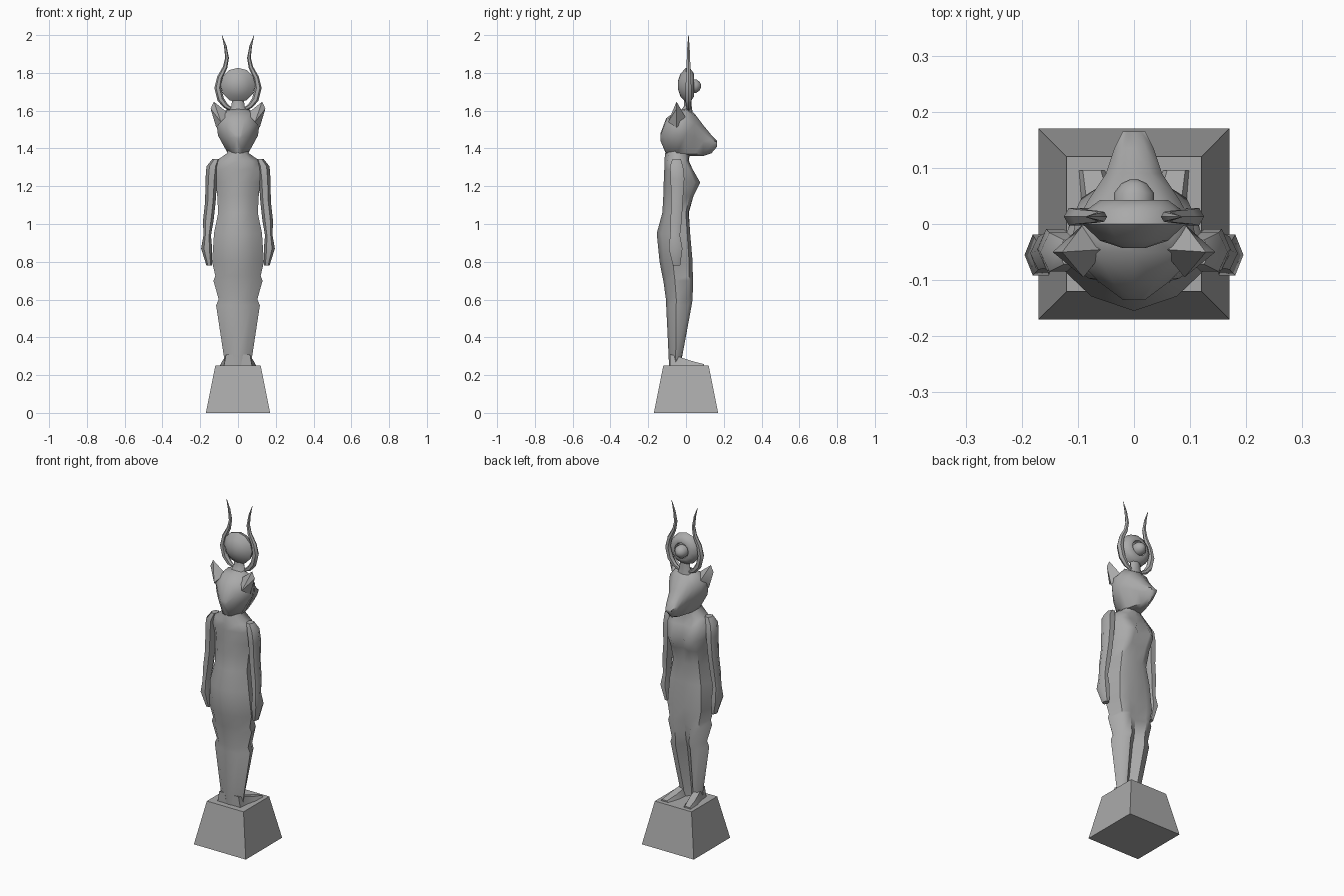
import bpy, bmesh, math
from mathutils import Vector

cube = bpy.data.objects.get("Cube")
if cube:
    bpy.data.objects.remove(cube)

stone = bpy.data.materials.new("grey stone")
stone.use_nodes = True
GREY = (0.4, 0.4, 0.4, 1)
stone.diffuse_color = GREY
stone.node_tree.nodes["Principled BSDF"].inputs["Base Color"].default_value = GREY


def finish(name, bm, angle=50):
    bmesh.ops.recalc_face_normals(bm, faces=bm.faces)
    mesh = bpy.data.meshes.new(name)
    bm.to_mesh(mesh)
    bm.free()
    mesh.materials.append(stone)
    obj = bpy.data.objects.new(name, mesh)
    bpy.context.collection.objects.link(obj)
    bpy.ops.object.select_all(action="DESELECT")
    obj.select_set(True)
    bpy.context.view_layer.objects.active = obj
    bpy.ops.object.shade_smooth_by_angle(angle=math.radians(angle))
    return obj


def loft(name, rings, angle=50):
    """Skin a list of equal-length point rings and cap both ends."""
    bm = bmesh.new()
    loops = [[bm.verts.new(p) for p in ring] for ring in rings]
    n = len(loops[0])
    for a, b in zip(loops, loops[1:]):
        for i in range(n):
            j = (i + 1) % n
            bm.faces.new((a[i], a[j], b[j], b[i]))
    bm.faces.new(loops[0])
    bm.faces.new(loops[-1])
    return finish(name, bm, angle)


def symmetric(half):
    """Complete a half ring whose first and last points lie on x = 0."""
    return half + [(-x, y, z) for x, y, z in half[-2:0:-1]]


def tube(name, path, sides):
    """Horizontal oval rings along a path of (x, y, z, rx, ry)."""
    turns = [math.tau * i / sides for i in range(sides)]
    return loft(name, [[(x + rx * math.cos(t), y + ry * math.sin(t), z)
                        for t in turns] for x, y, z, rx, ry in path])


def flip(path, s):
    return [(s * p[0], *p[1:]) for p in path]


# Pedestal
loft("pedestal", [[(-r, -r, z), (r, -r, z), (r, r, z), (-r, r, z)]
                  for r, z in ((0.17, 0), (0.12, 0.25))], 30)

# Body: height, half width, back, front, centre groove in front
body = [
    (0.25, 0.07, -0.09, -0.02, -0.05),
    (0.30, 0.075, -0.092, -0.02, -0.05),
    (0.57, 0.116, -0.105, 0.03, -0.01),
    (0.60, 0.102, -0.106, 0.035, 0.0),
    (0.70, 0.13, -0.12, 0.037, 0.01),
    (0.725, 0.12, -0.125, 0.036, 0.015),
    (0.80, 0.137, -0.14, 0.035, 0.018),
    (0.95, 0.127, -0.155, 0.022, 0.018),
    (1.06, 0.105, -0.125, 0.012, 0.015),
    (1.15, 0.11, -0.12, 0.04, 0.02),
    (1.22, 0.117, -0.118, 0.075, 0.035),
    (1.29, 0.135, -0.115, 0.035, 0.025),
    (1.335, 0.115, -0.115, 0.01, 0.015),
    (1.375, 0.057, -0.11, 0.01, 0.02),
    (1.42, 0.055, -0.1, 0.01, 0.02),
]
loft("body", [symmetric([(0, back, z), (0.6 * w, 0.8 * back - 0.005, z),
                         (w, 0.55 * back + 0.2 * front, z),
                         (0.8 * w, 0.75 * front - 0.01, z),
                         (0.42 * w, front, z), (0, groove, z)])
              for z, w, back, front, groove in body])

# Head: position along the muzzle, half width, bottom, top
head = [
    (-0.135, 0.02, 1.44, 1.48),
    (-0.105, 0.06, 1.37, 1.56),
    (-0.05, 0.115, 1.36, 1.60),
    (0.0, 0.105, 1.36, 1.615),
    (0.045, 0.08, 1.36, 1.585),
    (0.09, 0.05, 1.36, 1.525),
    (0.135, 0.035, 1.375, 1.47),
    (0.165, 0.02, 1.41, 1.44),
]
loft("head", [symmetric([(0, y, lo), (0.45 * w, y, lo + 0.01),
                         (0.92 * w, y, lo + 0.45 * (hi - lo)),
                         (w, y, lo + 0.75 * (hi - lo)),
                         (0.6 * w, y, hi - 0.01), (0, y, hi)])
              for y, w, lo, hi in head])

arm = [
    (0.115, -0.05, 1.345, 0.02, 0.025),
    (0.135, -0.05, 1.305, 0.032, 0.04),
    (0.141, -0.045, 1.24, 0.031, 0.042),
    (0.146, -0.048, 1.12, 0.028, 0.036),
    (0.157, -0.052, 1.02, 0.028, 0.034),
    (0.163, -0.058, 0.94, 0.02, 0.03),
    (0.166, -0.055, 0.87, 0.029, 0.042),
    (0.152, -0.05, 0.78, 0.015, 0.022),
]
foot = [
    (0.045, -0.085, 0.03, 0.31),
    (0.05, -0.03, 0.03, 0.295),
    (0.062, 0.03, 0.035, 0.275),
    (0.075, 0.095, 0.027, 0.258),
]
horn = [
    (0.03, 1.605, 0.008),
    (0.065, 1.625, 0.014),
    (0.092, 1.66, 0.018),
    (0.107, 1.72, 0.018),
    (0.096, 1.775, 0.015),
    (0.068, 1.83, 0.012),
    (0.058, 1.88, 0.01),
    (0.067, 1.94, 0.007),
    (0.085, 2.0, 0.001),
]

for side, s in (("left", 1), ("right", -1)):
    tube(side + "_arm", flip(arm, s), 6)

    # Foot, splayed outward
    loft(side + "_foot", [[(s * (x - w), y, 0.245), (s * (x + w), y, 0.245),
                           (s * (x + 0.6 * w), y, top), (s * (x - 0.6 * w), y, top)]
                          for x, y, w, top in foot])

    # Ear, a leaning pointed wedge
    bm = bmesh.new()
    base = [bm.verts.new((s * x, y, z)) for x, y, z in (
        (0.05, -0.045, 1.585), (0.09, -0.095, 1.54),
        (0.115, -0.05, 1.51), (0.09, 0.0, 1.56))]
    tip = [bm.verts.new((s * x, -0.05, z)) for x, z in ((0.128, 1.648), (0.145, 1.61))]
    bm.faces.new(base)
    for ring in ((base[0], base[1], tip[0]), (base[1], base[2], tip[1]),
                 (base[1], tip[1], tip[0]), (base[2], base[3], tip[1]),
                 (base[3], base[0], tip[0]), (base[3], tip[0], tip[1])):
        bm.faces.new(ring)
    finish(side + "_ear", bm, 35)

    # Horn, rings turned to follow the curve
    rings = []
    for i, (x, z, r) in enumerate(horn):
        before, after = horn[max(i - 1, 0)], horn[min(i + 1, len(horn) - 1)]
        along = Vector((after[0] - before[0], 0, after[1] - before[1])).normalized()
        across = Vector((along.z, 0, -along.x))
        ring = []
        for k in range(6):
            t = math.tau * k / 6
            p = Vector((x, 0.013, z)) + across * r * math.cos(t)
            ring.append((s * p.x, p.y + r * math.sin(t), p.z))
        rings.append(ring)
    loft(side + "_horn", rings)

# Sun disc with a domed back and a small boss in front


def round_part(name, profile, height):
    turns = [math.tau * i / 12 for i in range(12)]
    return loft(name, [[(r * math.sin(t), y, height + r * math.cos(t))
                        for t in turns] for y, r in profile])


round_part("sun_disc", [(-0.043, 0.02), (-0.03, 0.06), (0.0, 0.092),
                        (0.025, 0.085), (0.043, 0.06), (0.043, 0.045), (0.03, 0.04)], 1.735)
round_part("disc_boss", [(0.02, 0.036), (0.055, 0.036), (0.073, 0.022), (0.08, 0.006)], 1.73)

# Crown mount joining the disc and horns to the head
tube("crown_mount", [(0, 0.0, 1.59, 0.05, 0.035), (0, 0.01, 1.625, 0.035, 0.02),
                     (0, 0.01, 1.665, 0.03, 0.02)], 8)
